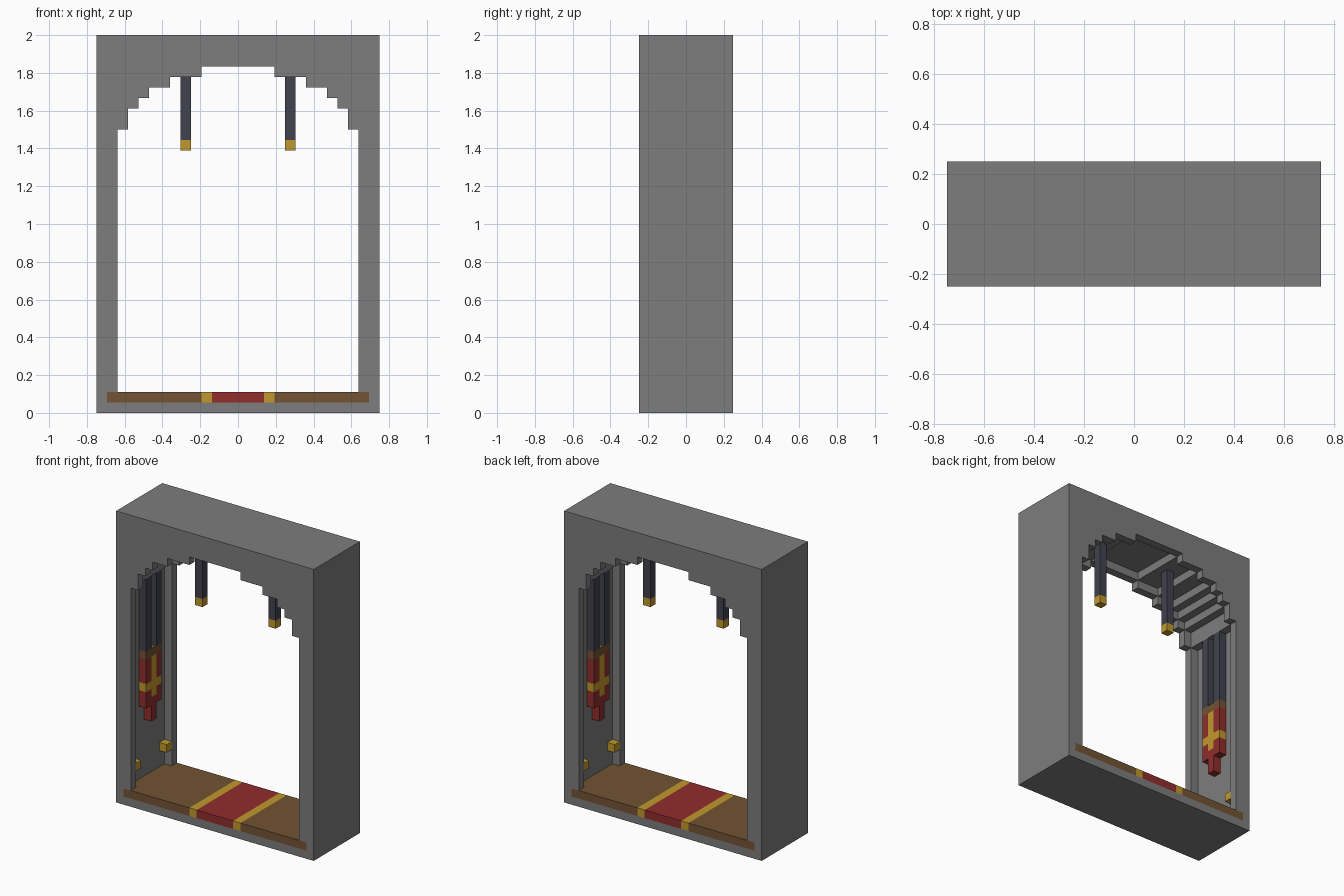
import bpy
import bmesh

if "Cube" in bpy.data.objects:
    bpy.data.objects.remove(bpy.data.objects["Cube"], do_unlink=True)

UNIT = 2 / 36  # one block of the grid


def make_material(name, red, green, blue):
    material = bpy.data.materials.new(name)
    material.use_nodes = True
    colour = (red, green, blue, 1)
    material.diffuse_color = colour
    shader = material.node_tree.nodes["Principled BSDF"]
    shader.inputs["Base Color"].default_value = colour
    shader.inputs["Roughness"].default_value = 0.9
    return material


STONE = make_material("grey stone", 0.205, 0.205, 0.205)
WOOD = make_material("brown wood", 0.17, 0.087, 0.033)
RED = make_material("red cloth", 0.283, 0.026, 0.026)
GOLD = make_material("gold", 0.527, 0.314, 0.025)
IRON = make_material("dark iron", 0.054, 0.054, 0.08)


def finish(name, bm, materials):
    bmesh.ops.recalc_face_normals(bm, faces=bm.faces)
    bmesh.ops.scale(bm, vec=(UNIT, UNIT, UNIT), verts=bm.verts)
    mesh = bpy.data.meshes.new(name)
    bm.to_mesh(mesh)
    bm.free()
    for material in materials:
        mesh.materials.append(material)
    obj = bpy.data.objects.new(name, mesh)
    bpy.context.scene.collection.objects.link(obj)
    return obj


def blocks(name, parts):
    """Join boxes given as (material, x range, y range, z range), in blocks."""
    bm = bmesh.new()
    materials = []
    for material, *ranges in parts:
        if material not in materials:
            materials.append(material)
        verts = bmesh.ops.create_cube(bm, size=1)["verts"]
        for v in verts:
            v.co = [(a + b) / 2 + c * abs(b - a) for c, (a, b) in zip(v.co, ranges)]
        for face in {f for v in verts for f in v.link_faces}:
            face.material_index = materials.index(material)
    return finish(name, bm, materials)


def arch(name, inner, y_start, y_end):
    """Extrude a mirrored arch whose inner right edge runs from floor to crown."""
    outline = [(13.5, 1)] + inner
    outline += [(-x, z) for x, z in reversed(outline)] + [(-13.5, 36), (13.5, 36)]
    bm = bmesh.new()
    face = bm.faces.new([bm.verts.new((x, y_start, z)) for x, z in outline])
    result = bmesh.ops.extrude_face_region(bm, geom=[face])
    moved = [g for g in result["geom"] if isinstance(g, bmesh.types.BMVert)]
    bmesh.ops.translate(bm, vec=(0, y_end - y_start, 0), verts=moved)
    return finish(name, bm, [STONE])


def stairs(steps):
    """Turn (half width, top height) pairs into a stepped edge."""
    points, bottom = [], 1
    for half_width, top in steps:
        points += [(half_width, bottom), (half_width, top)]
        bottom = top
    return points


# Stone frame: narrow rims at front and back, wider hollow between
rim = stairs([(12.5, 2), (11.5, 27), (10.5, 29), (9.5, 30),
              (8.5, 31), (6.5, 32), (3.5, 33)])
hollow = stairs([(12.5, 27), (11.5, 29), (10.5, 30), (9.5, 31),
                 (8.5, 32), (6.5, 33), (3.5, 34)])
arch("front_rim", rim, -4.5, -3.5)
arch("hollow_arch", hollow, -3.5, 3.5)
arch("back_rim", rim, 3.5, 4.5)
DEPTH = (-4.5, 4.5)
blocks("base_slab", [(STONE, (-13.5, 13.5), DEPTH, (0, 1))])

# Plank floor with a gold-edged carpet laid flush
floor = [(RED, (-2.5, 2.5), DEPTH, (1, 2))]
for s in (-1, 1):
    floor += [(GOLD, (s * 2.5, s * 3.5), DEPTH, (1, 2)),
              (WOOD, (s * 3.5, s * 12.5), DEPTH, (1, 2))]
blocks("floor", floor)

for s, side in ((-1, "right"), (1, "left")):
    # Hanging ceiling chain with gold tip
    x = (s * 4.5, s * 5.5)
    mid = (-0.5, 0.5)
    blocks(side + "_ceiling_chain", [(IRON, x, mid, (26, 33)),
                                     (GOLD, x, mid, (25, 26))])

    # Wall banner with a gold cross and a pointed tail
    x = (s * 11.5, s * 12.5)
    banner = [(WOOD, x, (-1.5, 1.5), (17, 18)),
              (GOLD, x, mid, (12, 17)),
              (RED, x, mid, (9, 12))]
    chains = []
    studs = []
    for t in (-1, 1):
        edge = (t * 0.5, t * 1.5)
        banner += [(RED, x, edge, (14, 17)),
                   (GOLD, x, edge, (13, 14)),
                   (RED, x, edge, (11, 13))]
        chains.append((IRON, x, edge, (18, 27)))
        studs.append((GOLD, x, (t * 2.5, t * 3.5), (4, 5)))
    blocks(side + "_banner", banner)
    blocks(side + "_banner_chains", chains)
    blocks(side + "_wall_studs", studs)
